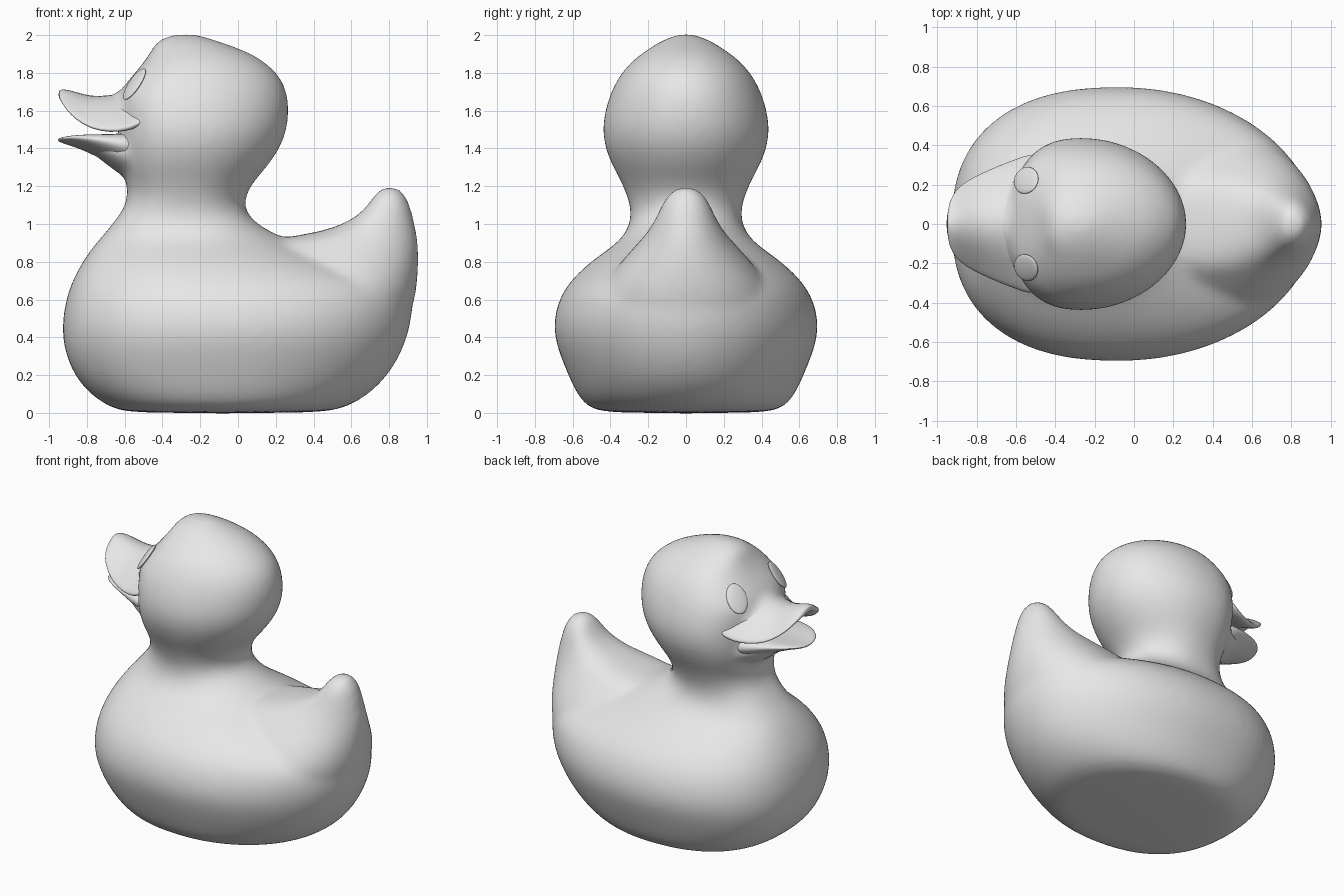
import bpy, bmesh
from math import sin, cos, pi, tau
from mathutils import Vector

if "Cube" in bpy.data.objects:
    bpy.data.objects.remove(bpy.data.objects["Cube"], do_unlink=True)

GREY = (0.8, 0.8, 0.8, 1)
grey = bpy.data.materials.new("light grey")
grey.use_nodes = True
grey.diffuse_color = GREY
grey.node_tree.nodes["Principled BSDF"].inputs["Base Color"].default_value = GREY


def egg(z, x0, xc, x1, width, n=40):
    """Horizontal slice: blunt towards the front of the duck, ellipse behind."""
    ring = []
    for i in range(n):
        c, s = cos(tau * i / n), sin(tau * i / n)
        k = 2 / 2.4 if c < 0 else 1
        x = (x1 - xc) * c if c > 0 else -(xc - x0) * abs(c) ** k
        y = width * abs(s) ** k * (1 if s > 0 else -1)
        ring.append((xc + x, y, z))
    return ring


def bill(x, width, z_mid, z_edge, thick, n=28):
    """Upright slice: an arched sheet with rounded edges."""
    ring = []
    for i in range(n):
        u, s = cos(tau * i / n), sin(tau * i / n)
        arch = max(0, cos(pi * u / 2)) ** 1.3
        ring.append((x, width * u, z_edge + (z_mid - z_edge) * arch + thick / 2 * s))
    return ring


def add_loft(bm, rings):
    loops = [[bm.verts.new(p) for p in ring] for ring in rings]
    for a, b in zip(loops, loops[1:]):
        for i in range(len(a)):
            j = (i + 1) % len(a)
            bm.faces.new((a[i], a[j], b[j], b[i]))
    bm.faces.new(loops[0][::-1])
    bm.faces.new(loops[-1])


def make(name, *lofts):
    bm = bmesh.new()
    for rings in lofts:
        add_loft(bm, rings)
    bmesh.ops.recalc_face_normals(bm, faces=bm.faces)
    for f in bm.faces:
        f.smooth = True
    mesh = bpy.data.meshes.new(name)
    bm.to_mesh(mesh)
    bm.free()
    mesh.materials.append(grey)
    ob = bpy.data.objects.new(name, mesh)
    bpy.context.collection.objects.link(ob)
    ob.modifiers.new("round", 'SUBSURF').levels = 1
    ob.modifiers["round"].render_levels = 1
    return ob


# Body, neck and head: height, front, widest point, back, half width
trunk = [egg(*r) for r in (
    (-.003, -.57, -.07, .42, .41), (.022, -.67, -.07, .57, .52), (.1, -.79, -.07, .70, .58),
    (.2, -.87, -.07, .80, .625), (.32, -.92, -.07, .87, .675), (.45, -.938, -.07, .917, .712),
    (.6, -.915, -.08, .935, .68), (.7, -.88, -.1, .90, .615), (.8, -.825, -.15, .62, .51),
    (.88, -.77, -.2, .38, .39), (.94, -.715, -.24, .2, .325), (1.02, -.65, -.27, .07, .29),
    (1.1, -.59, -.27, .025, .295), (1.2, -.58, -.27, .06, .33), (1.3, -.62, -.27, .155, .388),
    (1.4, -.63, -.27, .225, .43), (1.5, -.63, -.27, .263, .446), (1.6, -.635, -.27, .272, .43),
    (1.68, -.635, -.27, .265, .405), (1.74, -.60, -.26, .245, .378), (1.8, -.545, -.26, .21, .342),
    (1.86, -.497, -.26, .14, .29), (1.91, -.462, -.26, .06, .225), (1.96, -.44, -.27, -.08, .15),
    (1.99, -.39, -.28, -.17, .085), (2.006, -.32, -.28, -.23, .03))]

# Upturned tail, fading forward into the back
tail = [egg(*r) for r in (
    (.35, .1, .45, .80, .36), (.45, .0, .45, .88, .43), (.55, -.05, .47, .925, .46),
    (.63, -.05, .48, .942, .455), (.7, -.05, .49, .952, .42), (.8, -.05, .52, .958, .345),
    (.87, .0, .57, .956, .28), (.92, .17, .62, .953, .238), (.955, .44, .69, .945, .205),
    (1.02, .61, .74, .933, .165), (1.09, .68, .78, .915, .135), (1.15, .72, .8, .89, .105),
    (1.185, .75, .8, .86, .06), (1.2, .78, .8, .83, .025))]

# Fillers joining the bill halves to the face: position, half width, heights, thickness
bill_root = [bill(*r) for r in (
    (-.74, .15, 1.635, 1.57, .06), (-.67, .20, 1.65, 1.57, .07),
    (-.59, .25, 1.68, 1.58, .09), (-.5, .27, 1.72, 1.58, .1))]
chin = [bill(*r) for r in (
    (-.81, .14, 1.42, 1.43, .05), (-.73, .19, 1.395, 1.42, .1),
    (-.63, .25, 1.35, 1.385, .19), (-.5, .30, 1.33, 1.36, .26))]

body = make("body", trunk, tail, bill_root, chin)
remesh = body.modifiers.new("merge", 'REMESH')
remesh.mode = 'VOXEL'
remesh.voxel_size = 0.02
remesh.use_smooth_shade = True
blend = body.modifiers.new("blend", 'SMOOTH')
blend.factor = 0.5
blend.iterations = 18

# Bill halves: position, half width, middle height, edge height, thickness
make("upper_bill", [bill(*r) for r in (
    (-.95, .04, 1.69, 1.68, .03), (-.94, .11, 1.69, 1.66, .045), (-.91, .17, 1.685, 1.61, .06),
    (-.86, .215, 1.665, 1.56, .075), (-.78, .258, 1.633, 1.51, .09), (-.68, .302, 1.628, 1.495, .11),
    (-.59, .336, 1.638, 1.505, .13), (-.535, .355, 1.64, 1.53, .135), (-.508, .35, 1.63, 1.545, .115),
    (-.48, .30, 1.61, 1.55, .07))])

make("lower_bill", [bill(*r) for r in (
    (-.953, .03, 1.445, 1.447, .012), (-.94, .10, 1.444, 1.452, .025), (-.88, .165, 1.437, 1.46, .05),
    (-.8, .21, 1.425, 1.455, .085), (-.7, .245, 1.40, 1.44, .14), (-.6, .27, 1.38, 1.42, .2),
    (-.5, .27, 1.36, 1.41, .24))])

# Eyes: thin ovals seated on the face
bpy.context.view_layer.update()
face = body.evaluated_get(bpy.context.evaluated_depsgraph_get())
for side, y in (("left", -.215), ("right", .215)):
    hit, spot, normal, _ = face.closest_point_on_mesh(Vector((-.535, y, 1.73)))
    bpy.ops.mesh.primitive_uv_sphere_add(segments=32, ring_count=16, radius=1, location=spot)
    eye = bpy.context.object
    eye.name = side + "_eye"
    eye.rotation_euler = normal.to_track_quat('Z', 'Y').to_euler()
    eye.scale = (.07, .1, .016)
    eye.data.materials.append(grey)
    bpy.ops.object.shade_smooth()
